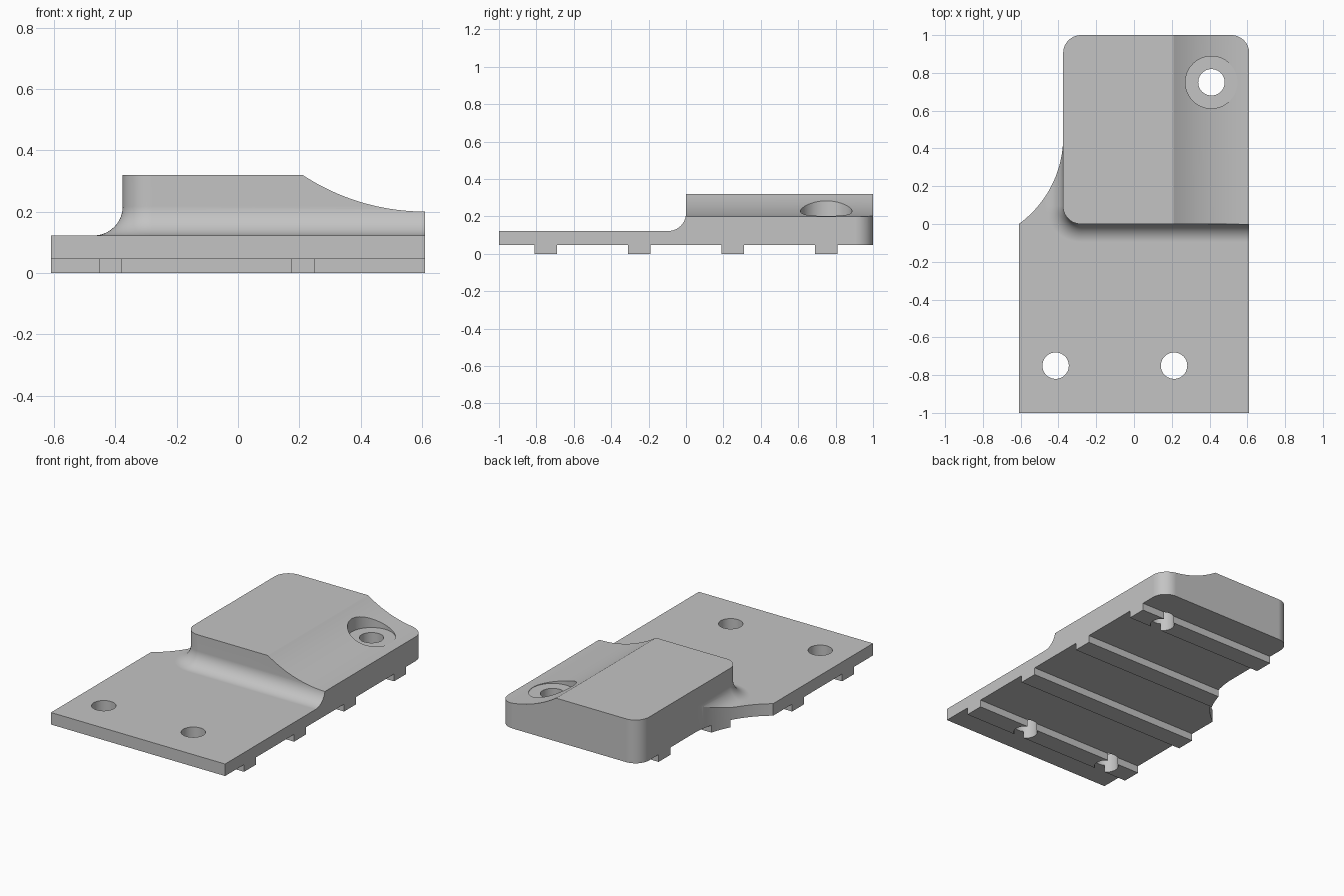
import bpy, bmesh
from math import cos, sin, pi, atan2, hypot
from mathutils import Vector

cube = bpy.data.objects.get("Cube")
if cube:
    bpy.data.objects.remove(cube, do_unlink=True)


def arc(cx, cy, r, a0, a1, n):
    return [(cx + r * cos(a0 + (a1 - a0) * i / n), cy + r * sin(a0 + (a1 - a0) * i / n))
            for i in range(n + 1)]


def loft(name, loops):
    """Solid skinned through loops with equal point counts."""
    bm = bmesh.new()
    rings = [[bm.verts.new(p) for p in loop] for loop in loops]
    count = len(rings[0])
    for a, b in zip(rings, rings[1:]):
        for i in range(count):
            j = (i + 1) % count
            bm.faces.new((a[i], a[j], b[j], b[i]))
    bm.faces.new(rings[0])
    bm.faces.new(rings[-1])
    bmesh.ops.recalc_face_normals(bm, faces=bm.faces)
    mesh = bpy.data.meshes.new(name)
    bm.to_mesh(mesh)
    bm.free()
    obj = bpy.data.objects.new(name, mesh)
    bpy.context.collection.objects.link(obj)
    return obj


def prism(name, pts, lo, hi, axis="z"):
    place = (lambda p, h: (p[0], p[1], h)) if axis == "z" else (lambda p, h: (p[0], h, p[1]))
    return loft(name, [[place(p, h) for p in pts] for h in (lo, hi)])


def carve(obj, tool, operation="DIFFERENCE"):
    """Apply a boolean and discard the tool."""
    mod = obj.modifiers.new("carve", "BOOLEAN")
    mod.object, mod.operation, mod.solver = tool, operation, "EXACT"
    bpy.context.view_layer.objects.active = obj
    bpy.ops.object.modifier_apply(modifier=mod.name)
    bpy.data.objects.remove(tool, do_unlink=True)


LEFT, RIGHT, CORNER, FILLET = -0.375, 0.61, 0.095, 0.095
PLATE_TOP, BLOCK_TOP, LEDGE = 0.122, 0.32, 0.2


# Stepped body: raised block flowing through a fillet into the low plate
def step_loop(offset, z):
    left = LEFT - 0.001
    corner = arc(left + CORNER, CORNER, CORNER + offset, pi, 1.5 * pi, 16)
    pts = [(left - offset, 2)] + corner + [(2, -offset), (2, 2)]
    return [(x, y, z) for x, y in pts]


loops = [step_loop(1.6, -0.5), step_loop(1.6, PLATE_TOP)]
for i in range(15):
    a = pi / 2 * i / 14
    loops.append(step_loop(FILLET * (1 - sin(a)), PLATE_TOP + FILLET * (1 - cos(a))))
loops.append(step_loop(0, 0.6))
body = loft("mounting_plate", loops)

# Overall footprint with rounded rear corners and a swept-in side
sweep_x, sweep_y = -0.943, 0.46
sweep_r = LEFT - sweep_x
sweep_end = atan2(-sweep_y, -RIGHT - sweep_x)
outline = [(-RIGHT, -1), (RIGHT, -1)]
outline += arc(RIGHT - CORNER, 1 - CORNER, CORNER, 0, pi / 2, 12)
outline += arc(LEFT + CORNER, 1 - CORNER, CORNER, pi / 2, pi, 12)
outline += arc(sweep_x, sweep_y, sweep_r, 0, sweep_end, 24)
carve(body, prism("footprint", outline, 0, BLOCK_TOP), "INTERSECT")

# Concave scoop along the right of the block
scoop_r = 0.727
scoop = arc(RIGHT, LEDGE + scoop_r, scoop_r, 1.5 * pi - 0.65, 1.5 * pi, 32)
scoop += [(0.8, LEDGE), (0.8, 0.6), (scoop[0][0], 0.6)]
carve(body, prism("scoop", scoop, -0.3, 1.2, axis="y"))

# Underside grooves that leave four cross rails
rails = [-0.75, -0.25, 0.25, 0.75]
edges = [-1.2] + [y + s * 0.06 for y in rails for s in (-1, 1)] + [1.2]
for lo, hi in zip(edges[::2], edges[1::2]):
    carve(body, prism("groove", [(-1, lo), (1, lo), (1, hi), (-1, hi)], -0.2, 0.046))

# Screw holes and the counterbore
for x, y in ((-0.415, -0.75), (0.212, -0.75), (0.41, 0.75)):
    carve(body, prism("hole", arc(x, y, 0.07, 0, 2 * pi, 40)[:-1], -0.2, 0.6))
carve(body, prism("counterbore", arc(0.41, 0.75, 0.138, 0, 2 * pi, 56)[:-1], LEDGE, 0.6))

# Grey finish
grey = bpy.data.materials.new("plain_grey")
grey.use_nodes = True
colour = (0.55, 0.55, 0.55, 1)
grey.diffuse_color = colour
grey.node_tree.nodes["Principled BSDF"].inputs["Base Color"].default_value = colour
body.data.materials.clear()
body.data.materials.append(grey)
for face in body.data.polygons:
    face.material_index = 0

# Smooth curves, crisp edges, even flats
bpy.ops.object.select_all(action="DESELECT")
body.select_set(True)
bpy.context.view_layer.objects.active = body
bpy.ops.object.shade_smooth_by_angle(angle=0.4)
normals = body.modifiers.new("even_normals", "WEIGHTED_NORMAL")
normals.keep_sharp = True
